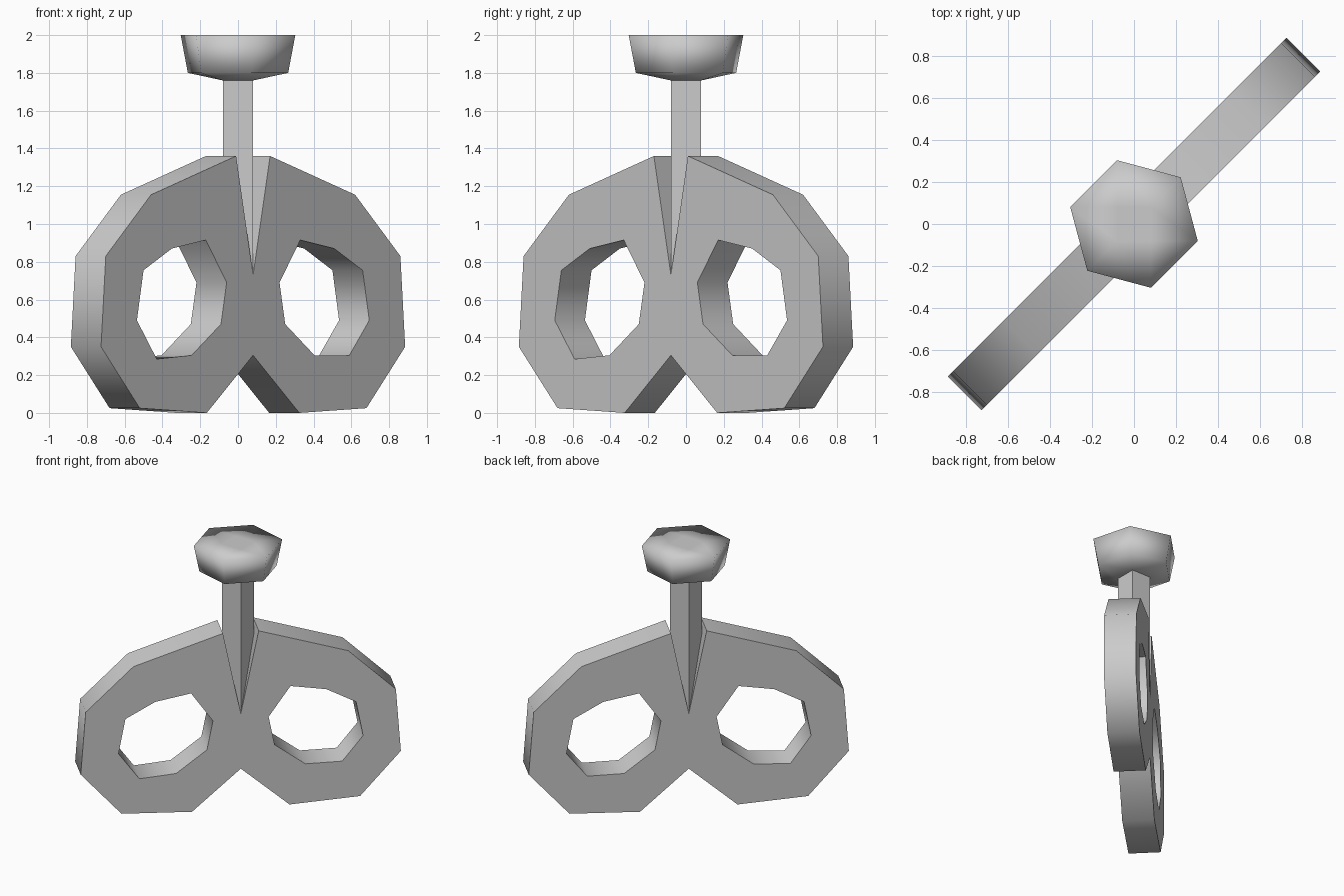
import bpy, bmesh, math

cube = bpy.data.objects.get("Cube")
if cube:
    bpy.data.objects.remove(cube)

grey = bpy.data.materials.new("plain grey")
grey.use_nodes = True
colour = (0.6, 0.6, 0.6, 1)
grey.diffuse_color = colour
grey.node_tree.nodes["Principled BSDF"].inputs["Base Color"].default_value = colour


def finish(obj, angle):
    obj.data.materials.clear()
    obj.data.materials.append(grey)
    bpy.ops.object.select_all(action='DESELECT')
    obj.select_set(True)
    bpy.context.view_layer.objects.active = obj
    bpy.ops.object.shade_smooth_by_angle(angle=math.radians(angle))


def mesh_object(name, bm):
    bmesh.ops.recalc_face_normals(bm, faces=bm.faces)
    mesh = bpy.data.meshes.new(name)
    bm.to_mesh(mesh)
    bm.free()
    obj = bpy.data.objects.new(name, mesh)
    bpy.context.collection.objects.link(obj)
    return obj


def mirror(points):
    return [(-x, z) for x, z in points]


# Two-lobed flat plate, with a V notch above and below and a hole in each lobe
lobe = [(0.09, 1.36), (0.54, 1.155), (0.78, 0.83), (0.805, 0.35),
        (0.6, 0.025), (0.245, 0.0)]
outline = [(0, 0.73)] + lobe + [(0, 0.305)] + mirror(lobe)[::-1]


def hole(lower_z):
    return [(0.25, 0.915), (0.43, 0.87), (0.58, 0.755), (0.615, 0.49),
            (0.51, lower_z), (0.325, 0.305), (0.17, 0.47), (0.14, 0.69)]


curve = bpy.data.curves.new("double_ring_plate", 'CURVE')
curve.dimensions = '2D'
curve.fill_mode = 'BOTH'
curve.extrude = 0.113
for loop in (outline, hole(0.305), mirror(hole(0.285))):
    spline = curve.splines.new('POLY')
    spline.points.add(len(loop) - 1)
    for point, (x, z) in zip(spline.points, loop):
        point.co = (x * math.sqrt(2), z, 0, 1)
    spline.use_cyclic_u = True
plate = bpy.data.objects.new("double_ring_plate", curve)
plate.rotation_euler = (math.pi / 2, 0, math.pi / 4)
bpy.context.collection.objects.link(plate)
bpy.ops.object.select_all(action='DESELECT')
plate.select_set(True)
bpy.context.view_layer.objects.active = plate
bpy.ops.object.convert(target='MESH')
plate = bpy.context.view_layer.objects.active
bm = bmesh.new()
bm.from_mesh(plate.data)
bmesh.ops.remove_doubles(bm, verts=bm.verts, dist=0.0005)
bmesh.ops.recalc_face_normals(bm, faces=bm.faces)
bm.to_mesh(plate.data)
bm.free()
finish(plate, 60)

# Square stem rising out of the notch
bm = bmesh.new()
bmesh.ops.create_cube(bm, size=1)
for v in bm.verts:
    v.co = (v.co.x * 0.16, v.co.y * 0.16, 1.325 + v.co.z * 1.35)
finish(mesh_object("square_stem", bm), 30)

# Six-sided knob, flaring upwards, with square-centred top and shallow underside
bm = bmesh.new()
rings = []
for count, radius, z in ((4, 0.113, 1.76), (6, 0.275, 1.8), (6, 0.314, 2.0), (4, 0.113, 2.0)):
    rings.append([bm.verts.new((radius * math.cos(a), radius * math.sin(a), z))
                  for a in (math.pi / 4 + i * math.tau / count for i in range(count))])
under, lower, upper, top = rings
for i in range(6):
    j = (i + 1) % 6
    bm.faces.new((lower[i], lower[j], upper[j], upper[i]))
for square, hexagon in ((under, lower), (top, upper)):
    for i in (0, 3):
        k = i // 3 * 2
        a, b, c = square[k], square[k + 1], square[(k + 2) % 4]
        h = [hexagon[(i + n) % 6] for n in range(4)]
        bm.faces.new((a, h[0], h[1]))
        bm.faces.new((a, h[1], b))
        bm.faces.new((b, h[1], h[2]))
        bm.faces.new((b, h[2], c))
        bm.faces.new((c, h[2], h[3]))
    bm.faces.new(square)
finish(mesh_object("hexagonal_knob", bm), 180)
